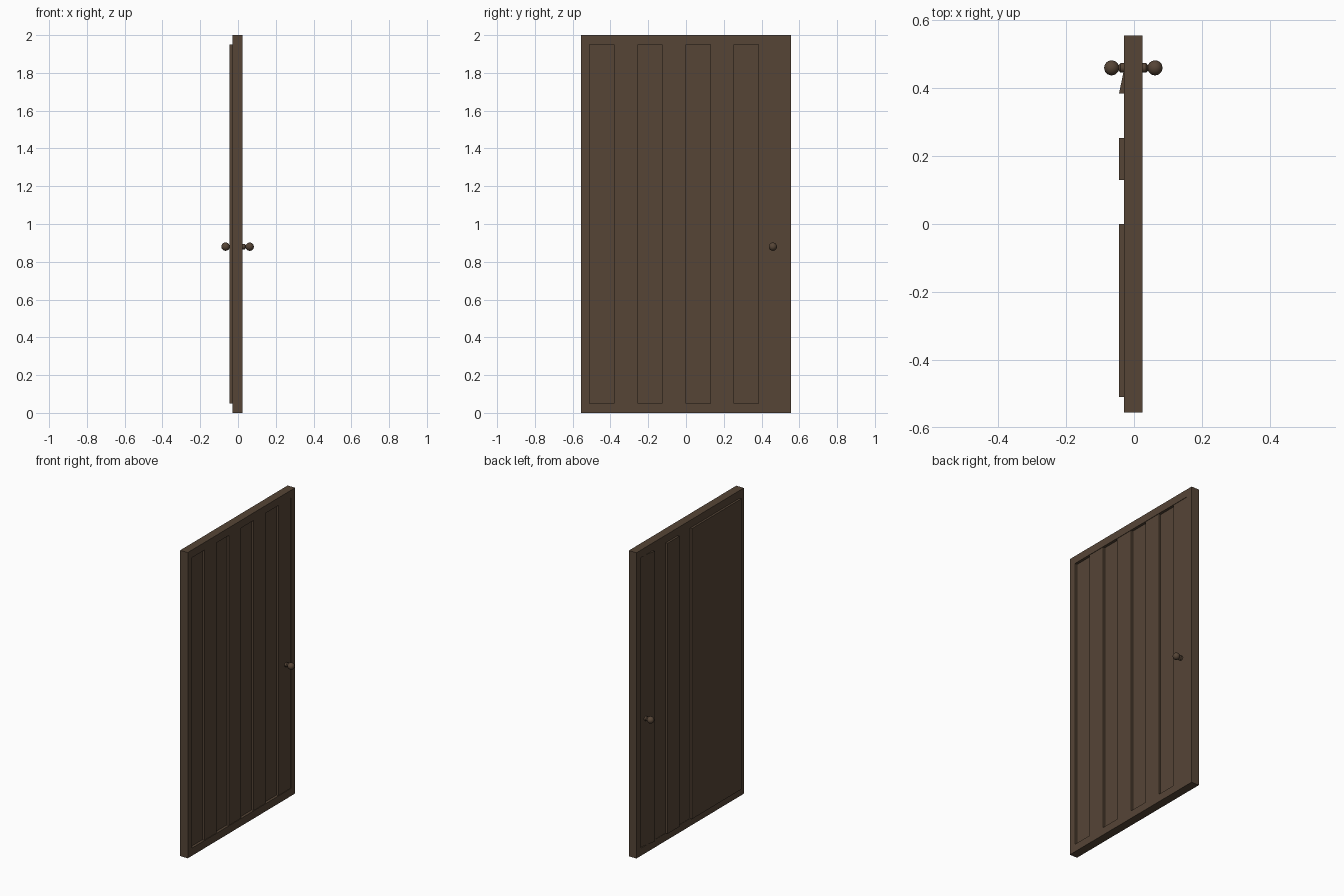
import bpy, bmesh, math

if "Cube" in bpy.data.objects:
    bpy.data.objects.remove(bpy.data.objects["Cube"])

wood = bpy.data.materials.new("dark brown wood")
wood.diffuse_color = (0.092, 0.059, 0.037, 1)
wood.use_nodes = True
wood.node_tree.nodes["Principled BSDF"].inputs["Base Color"].default_value = wood.diffuse_color


def finish(name, bm):
    bmesh.ops.recalc_face_normals(bm, faces=bm.faces)
    me = bpy.data.meshes.new(name)
    bm.to_mesh(me)
    bm.free()
    me.materials.append(wood)
    ob = bpy.data.objects.new(name, me)
    bpy.context.collection.objects.link(ob)
    return ob


def prism(name, outline, z0, z1):
    """Extrude an (x, y) outline upward from z0 to z1."""
    bm = bmesh.new()
    face = bm.faces.new([bm.verts.new((x, y, z0)) for x, y in outline])
    ext = bmesh.ops.extrude_face_region(bm, geom=[face])["geom"]
    bmesh.ops.translate(bm, vec=(0, 0, z1 - z0),
                        verts=[v for v in ext if isinstance(v, bmesh.types.BMVert)])
    return finish(name, bm)


# Surrounding frame: rectangular ring extruded through the door thickness
XB, XF = -0.03, 0.025
bm = bmesh.new()
rings = []
for x in (XB, XF):
    for hy, z0, z1 in ((0.555, 0, 2), (0.51, 0.05, 1.95)):
        rings.append([bm.verts.new((x, y, z)) for y, z in
                      ((-hy, z0), (hy, z0), (hy, z1), (-hy, z1))])
for a, b in ((0, 1), (2, 3), (0, 2), (1, 3)):
    for i in range(4):
        j = (i + 1) % 4
        bm.faces.new((rings[a][i], rings[a][j], rings[b][j], rings[b][i]))
finish("door_frame", bm)

# Eight vertical planks: every other one set back on the front face,
# uneven boards on the back, the last one tilted
edges = [-0.51, -0.38, -0.255, -0.127, 0, 0.13, 0.253, 0.385, 0.51]
back = [(-0.044, -0.044)] * 4 + [(-0.028, -0.028), (-0.044, -0.044),
                                 (-0.028, -0.028), (-0.044, -0.018)]
for i, (b0, b1) in enumerate(back):
    y0, y1 = edges[i], edges[i + 1]
    xf = 0.008 if i % 2 == 0 else 0.022
    prism(f"plank_{i + 1}", [(b0, y0), (xf, y0), (xf, y1), (b1, y1)], 0.05, 1.95)

# Door knobs: lathed collar, neck and ball, one on each side
R = 0.022
profile = [(0.0, 0.014), (0.012, 0.014), (0.017, 0.008)]
centre = 0.038
for k in range(1, 12):
    a = math.radians(158 - 158 * k / 12 + 6)
    profile.append((centre + R * math.cos(a), R * math.sin(a)))
SEG = 24
for name, x0, s in (("front_knob", 0.024, 1), ("back_knob", -0.028, -1)):
    bm = bmesh.new()
    loops = [[bm.verts.new((x0 + s * d, 0.46 + r * math.cos(2 * math.pi * k / SEG),
                            0.88 + r * math.sin(2 * math.pi * k / SEG)))
              for k in range(SEG)] for d, r in profile]
    for p, q in zip(loops, loops[1:]):
        for k in range(SEG):
            n = (k + 1) % SEG
            bm.faces.new((p[k], p[n], q[n], q[k]))
    bm.faces.new(loops[0])
    tip = bm.verts.new((x0 + s * (centre + R), 0.46, 0.88))
    for k in range(SEG):
        bm.faces.new((loops[-1][k], loops[-1][(k + 1) % SEG], tip))
    ob = finish(name, bm)
    bpy.ops.object.select_all(action='DESELECT')
    ob.select_set(True)
    bpy.context.view_layer.objects.active = ob
    bpy.ops.object.shade_smooth_by_angle(angle=math.radians(40))
